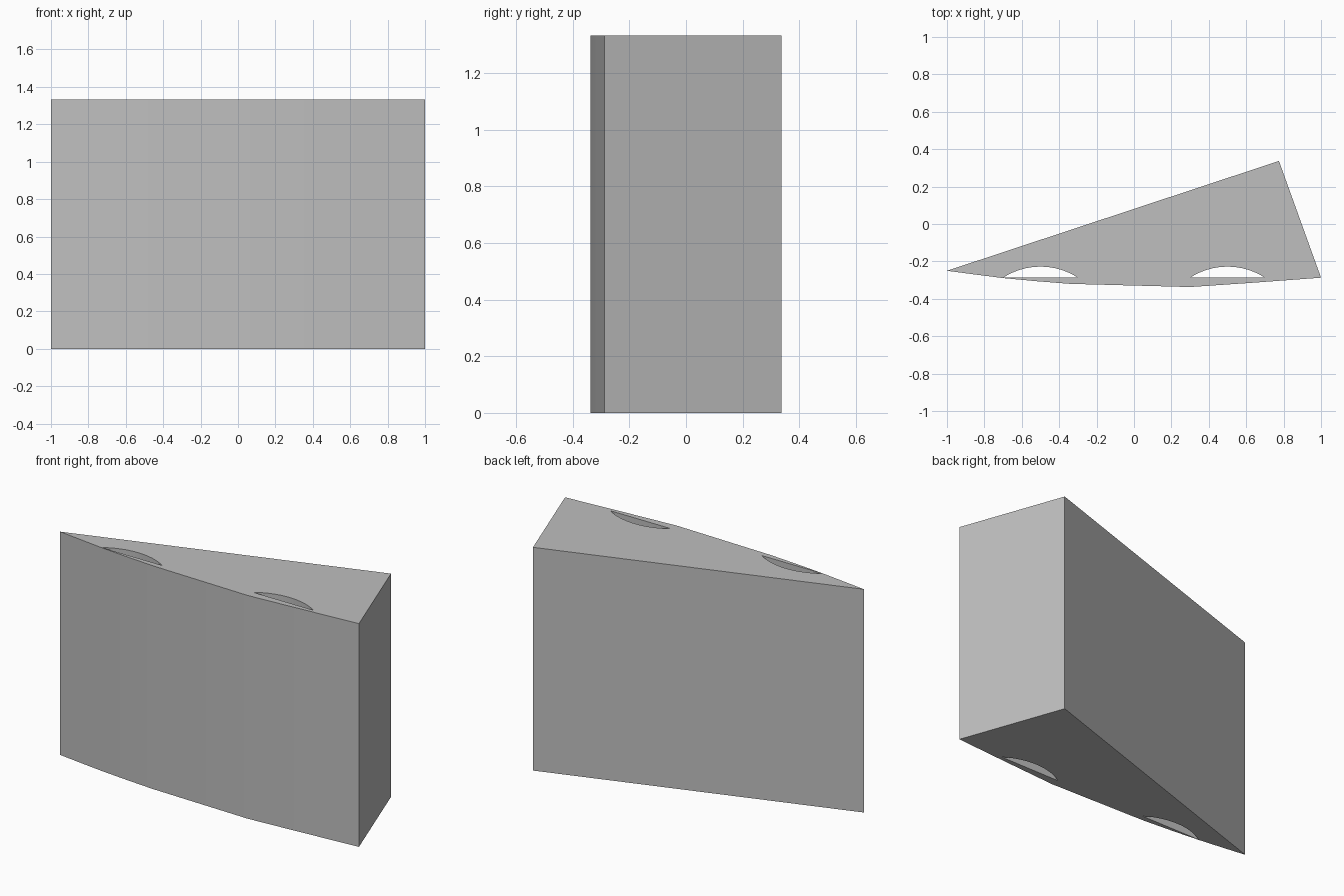
import bpy, bmesh, math
from mathutils import Vector

cube = bpy.data.objects.get("Cube")
if cube:
    bpy.data.objects.remove(cube, do_unlink=True)

HEIGHT = 1.333

grey = bpy.data.materials.new("Plain grey")
grey.use_nodes = True
colour = (0.52, 0.52, 0.52, 1)
grey.diffuse_color = colour
grey.node_tree.nodes["Principled BSDF"].inputs["Base Color"].default_value = colour


def slot_outline(cx, base=-0.287, half=0.2, rise=0.059, steps=16):
    """Circular segment: flat front chord, arched back."""
    r = (half * half + rise * rise) / (2 * rise)
    a = math.asin(half / r)
    angles = [-a + 2 * a * i / steps for i in range(steps + 1)]
    return [(cx + r * math.sin(t), base + rise - r + r * math.cos(t)) for t in angles]


# Wedge plan: gently bowed front, straight back and right end
plan = [(-1, -0.25), (-0.85, -0.27), (-0.7, -0.289), (-0.52, -0.306),
        (-0.34, -0.32), (0, -0.329), (0.3, -0.337), (0.65, -0.313),
        (1, -0.287), (0.775, 0.337)]

bm = bmesh.new()
for outline in (plan, slot_outline(-0.5), slot_outline(0.5)):
    verts = [bm.verts.new((x, y, 0)) for x, y in outline]
    for a, b in zip(verts, verts[1:] + verts[:1]):
        bm.edges.new((a, b))

# Fill around the two slots, then raise to full height
bmesh.ops.triangle_fill(bm, edges=bm.edges[:], use_beauty=True, normal=(0, 0, 1))
raised = bmesh.ops.extrude_face_region(bm, geom=bm.faces[:], use_keep_orig=True)
top = [g for g in raised["geom"] if isinstance(g, bmesh.types.BMVert)]
bmesh.ops.translate(bm, verts=top, vec=Vector((0, 0, HEIGHT)))
bmesh.ops.recalc_face_normals(bm, faces=bm.faces[:])

mesh = bpy.data.meshes.new("wedge_block")
bm.to_mesh(mesh)
bm.free()
mesh.materials.append(grey)
block = bpy.data.objects.new("wedge_block", mesh)
bpy.context.collection.objects.link(block)
bpy.context.view_layer.objects.active = block
block.select_set(True)
bpy.ops.object.shade_smooth_by_angle(angle=math.radians(30))
